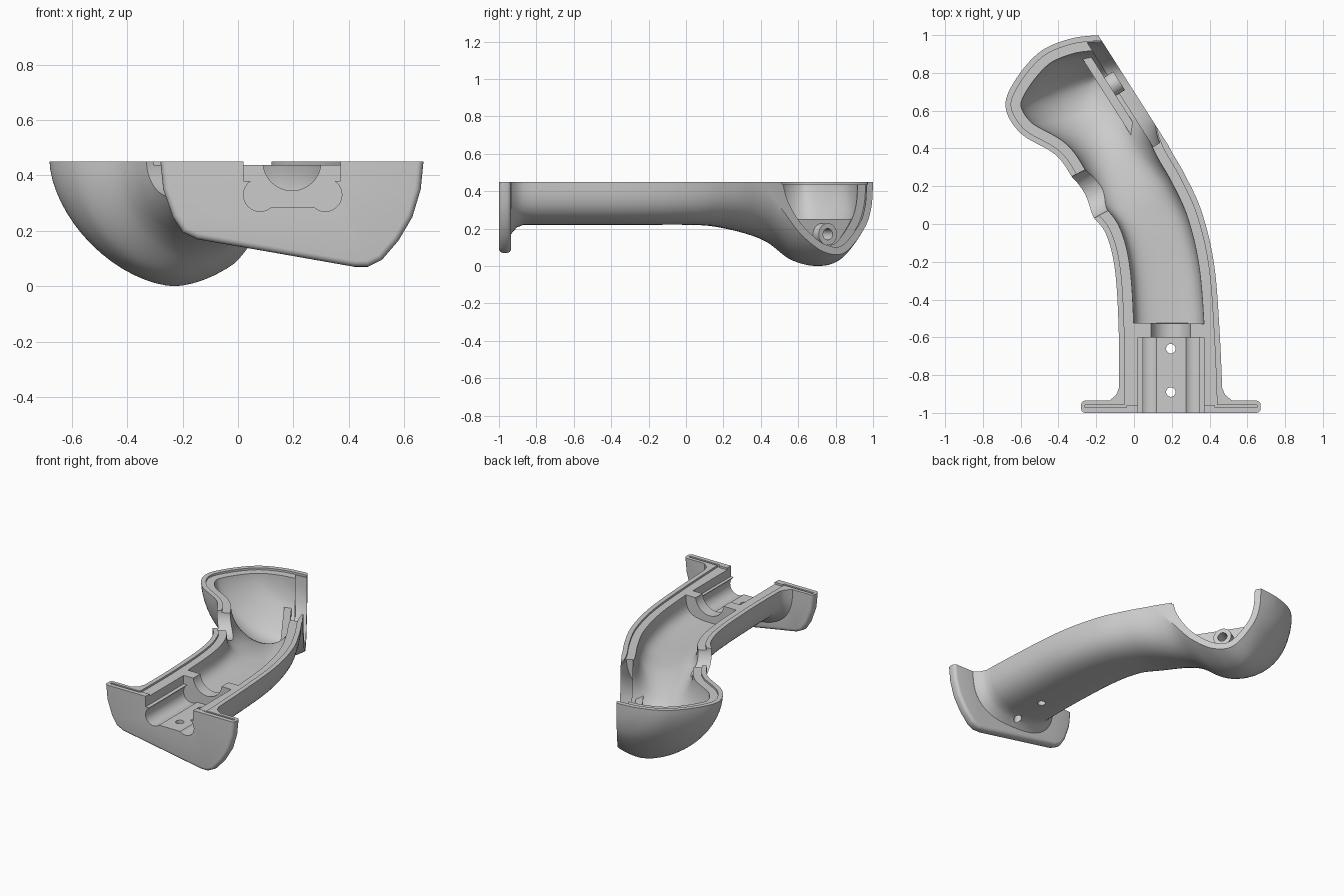
import bpy, bmesh, math
from mathutils import Vector, Matrix

if "Cube" in bpy.data.objects:
    bpy.data.objects.remove(bpy.data.objects["Cube"])

TOP = 0.45      # parting plane height
OPEN_TOP = 0.7  # height of cutters above the parting plane

plastic = bpy.data.materials.new("grey_plastic")
plastic.use_nodes = True
plastic.diffuse_color = (0.6, 0.6, 0.6, 1)
plastic.node_tree.nodes["Principled BSDF"].inputs["Base Color"].default_value = (0.6, 0.6, 0.6, 1)

# Stations along the grip: left x, y, right x, y, bottom z, section roundness
STATIONS = [
    (-.08, -.96, .47, -.96, .22, 2.8),
    (-.08, -.6, .455, -.6, .22, 2.8),
    (-.1, -.25, .425, -.22, .22, 2.8),
    (-.15, -.05, .36, .06, .22, 2.7),
    (-.24, .07, .27, .26, .21, 2.5),
    (-.33, .25, .18, .42, .17, 2.2),
    (-.42, .37, .15, .53, .12, 2),
    (-.6, .48, .18, .66, .03, 1.8),
    (-.68, .62, .22, .8, 0, 1.7),
    (-.63, .76, .19, .9, .04, 1.7),
    (-.5, .91, .08, .98, .19, 1.8),
    (-.34, .98, -.04, 1, .31, 2),
    (-.19, 1, -.19, 1, .45, 2),
]
LAST = len(STATIONS) - 1
SIDE = 32


def station(t):
    i = min(int(t), LAST - 1)
    f = t - i
    a, b, c, d = (STATIONS[min(max(k, 0), LAST)] for k in range(i - 1, i + 3))
    return [0.5 * (2 * q + (r - p) * f + (2 * p - 5 * q + 4 * r - s) * f * f
                   + (3 * q - p - 3 * r + s) * f ** 3) for p, q, r, s in zip(a, b, c, d)]


def surface(t, j):
    lx, ly, rx, ry, zb, power = station(t)
    angle = math.pi * j / SIDE
    c, s = math.cos(angle), max(math.sin(angle), 0)
    u = 0.5 - 0.5 * math.copysign(abs(c) ** (2 / power), c)
    z = TOP - (TOP - zb) * s ** (2 / power) if 0 < j < SIDE else TOP
    return Vector((lx + (rx - lx) * u, ly + (ry - ly) * u, z))


def inset_point(t, j, inset, flare):
    p = surface(t, j)
    if flare and p.y < -.87:
        inset -= .05 * min(1, (-.87 - p.y) / .065) ** 2
    if t > LAST - .001:
        normal = Vector((0, 1, 0))
    else:
        along = surface(min(t + .01, LAST), j) - surface(max(t - .01, 0), j)
        if j in (0, SIDE):
            normal = Vector((-along.y, along.x, 0)) * (1 if j == 0 else -1)
        else:
            normal = along.cross(surface(t, j + 1) - surface(t, j - 1))
        normal.normalize()
    return p - normal * inset


def make_object(name, bm):
    bmesh.ops.recalc_face_normals(bm, faces=bm.faces)
    mesh = bpy.data.meshes.new(name)
    bm.to_mesh(mesh)
    bm.free()
    mesh.materials.append(plastic)
    obj = bpy.data.objects.new(name, mesh)
    bpy.context.scene.collection.objects.link(obj)
    return obj


def loft(name, inset=0, start=0, flare=False, cutter=True, floor=None):
    bm = bmesh.new()
    count = round((LAST - start) * 9)
    rings = []
    for i in range(count + 1):
        t = start + (LAST - start) * i / count
        js = range(SIDE + 1) if floor is None else (0, SIDE)
        pts = [inset_point(t, j, inset, flare) for j in js]
        if floor is not None:
            pts = [Vector((p.x, p.y, floor)) for p in pts]
        if cutter:
            pts += [Vector((p.x, p.y, OPEN_TOP)) for p in (pts[-1], pts[0])]
        rings.append([bm.verts.new(p) for p in pts])
    n = len(rings[0])
    for a, b in zip(rings, rings[1:]):
        for k in range(n):
            bm.faces.new((a[k], a[(k + 1) % n], b[(k + 1) % n], b[k]))
    bm.faces.new(rings[0])
    bmesh.ops.remove_doubles(bm, verts=bm.verts, dist=1e-5)
    return make_object(name, bm)


def box(name, centre, size, turn=0):
    bm = bmesh.new()
    bmesh.ops.create_cube(bm, size=1, matrix=Matrix.Translation(centre)
                          @ Matrix.Rotation(turn, 4, 'Z') @ Matrix.Diagonal((*size, 1)))
    return make_object(name, bm)


def rod(name, centre, axis, radius, length):
    bm = bmesh.new()
    turn = Vector(axis).to_track_quat('Z', 'Y').to_matrix().to_4x4()
    bmesh.ops.create_cone(bm, cap_ends=True, segments=48, radius1=radius, radius2=radius,
                          depth=length, matrix=Matrix.Translation(centre) @ turn)
    return make_object(name, bm)


def combine(obj, tool, operation='DIFFERENCE'):
    mod = obj.modifiers.new("combine", 'BOOLEAN')
    mod.operation, mod.solver, mod.object = operation, 'EXACT', tool
    bpy.context.view_layer.update()
    graph = bpy.context.evaluated_depsgraph_get()
    mesh = bpy.data.meshes.new_from_object(obj.evaluated_get(graph))
    obj.modifiers.clear()
    obj.data = mesh
    bpy.data.objects.remove(tool)
    return obj


# Slanted open side of the head: plane centre, outward direction
mid = Vector((-.015, .725, .3))
out = Vector((.844, .537, 0))
turn = math.atan2(out.y, out.x)

# Outer body, cut flat at the open side
body = loft("handle_shell", flare=True, cutter=False)
combine(body, box("opening_cutter", mid + out, (2, 2, 2), turn))

# End flange with rounded rim
profile = [(-.28, .45), (-.27, .35), (-.235, .25), (-.2, .195), (-.15, .17), (.42, .07),
           (.47, .07), (.52, .095), (.58, .165), (.63, .25), (.66, .35), (.67, .45)]
bm = bmesh.new()
face = bm.faces.new([bm.verts.new((x, -1, z)) for x, z in profile])
moved = bmesh.ops.extrude_face_region(bm, geom=[face])["geom"]
bm.faces.new(face.verts) if not face.is_valid else None
bmesh.ops.translate(bm, vec=(0, .065, 0), verts=[v for v in moved if isinstance(v, bmesh.types.BMVert)])
bmesh.ops.holes_fill(bm, edges=bm.edges)
rim = [e for e in bm.edges if abs(e.verts[0].co.y - e.verts[1].co.y) < .01
       and min(v.co.z for v in e.verts) < TOP - .01]
bmesh.ops.bevel(bm, geom=rim, offset=.022, segments=4, profile=.5, affect='EDGES')
combine(body, make_object("flange", bm), 'UNION')

# Hollow interior, stepped lip and recess behind the open side
combine(body, loft("lip_cutter", inset=.03, floor=TOP - .013))
combine(body, loft("cavity_cutter", inset=.08, start=1.2))
recess = loft("recess_cutter", inset=.035, start=4)
combine(recess, box("recess_slab", mid - out * .025, (.09, .66, 2), turn), 'INTERSECT')
combine(body, recess)

# Lobed socket through the flange, then a round passage into the cavity
for x0, x1, z in ((.02, .37, .38), (.08, .315, .285)):
    combine(body, box("socket_cutter", ((x0 + x1) / 2, -.825, (z + OPEN_TOP) / 2),
                      (x1 - x0, .45, OPEN_TOP - z)))
for x in (.08, .315):
    combine(body, rod("socket_lobe_cutter", (x, -.825, .33), (0, 1, 0), .06, .45))
combine(body, rod("passage_cutter", (.195, -.55, TOP), (0, 1, 0), .105, .16))

# Screw holes, side port and flange grooves
for y in (-.89, -.66):
    combine(body, rod("screw_hole_cutter", (.195, y, .25), (0, 0, 1), .025, .3))
combine(body, rod("side_port_cutter", (-.235, .16, TOP), (.88, .47, 0), .125, .34))
for x0, x1 in ((-.26, -.04), (.43, .65)):
    combine(body, box("groove_cutter", ((x0 + x1) / 2, -.965, TOP), (x1 - x0, .014, .03)))

# Screw boss on a low web inside the open side
web = loft("web", inset=.05, start=4)
combine(web, box("web_slab", mid - out * .115 + Vector((0, 0, -.3)), (.045, .7, .5), turn), 'INTERSECT')
combine(body, web, 'UNION')
centre = Vector((-.1, .745, .17))
combine(body, rod("boss", centre - out * .02, out, .058, .09), 'UNION')
combine(body, rod("boss_hole_cutter", centre, out, .03, .16))

# Smooth shading with crisp edges
bpy.ops.object.select_all(action='DESELECT')
body.select_set(True)
bpy.context.view_layer.objects.active = body
bpy.ops.object.shade_smooth_by_angle(angle=math.radians(32))
